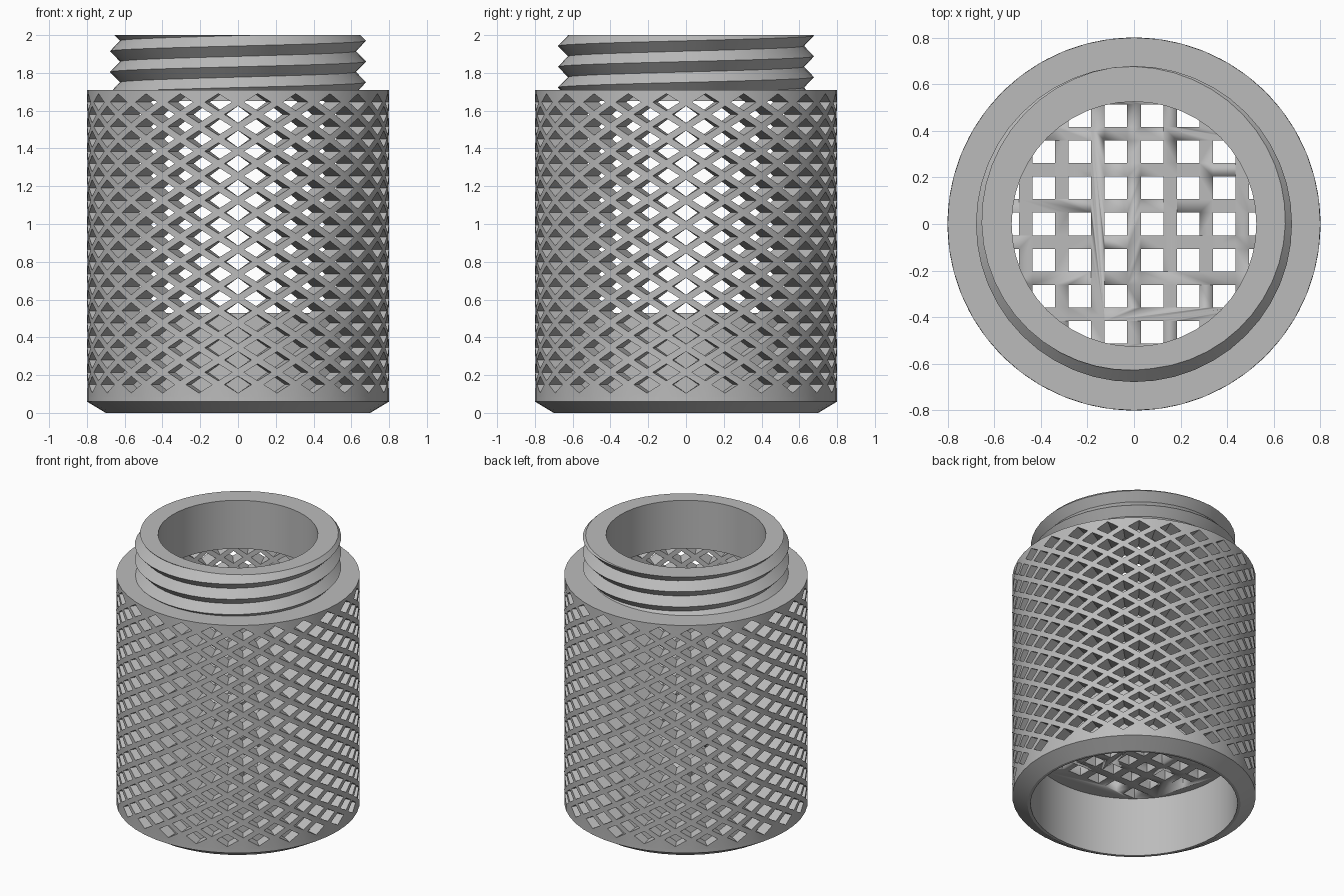
import bpy, bmesh, math
from mathutils import Vector

if "Cube" in bpy.data.objects:
    bpy.data.objects.remove(bpy.data.objects["Cube"])

SEG = 48                      # facets round the body
STEP = 2 * math.pi / SEG
R_OUT, R_IN, R_BORE = 0.80, 0.68, 0.525
Z_FIRST, HALF, ROWS = 0.15, 0.065, 24
Z_LOW, Z_TOP = Z_FIRST - HALF, 1.71
PLATE_LOW, PLATE_TOP, CEILING = 0.43, 0.53, 1.65

grey = bpy.data.materials.new("plain grey")
grey.use_nodes = True
grey.diffuse_color = (0.5, 0.5, 0.5, 1)
grey.node_tree.nodes["Principled BSDF"].inputs["Base Color"].default_value = (0.5, 0.5, 0.5, 1)


def polar(col, z, r):
    a = col * STEP - math.pi / 2
    return Vector((r * math.cos(a), r * math.sin(a), z))


def finish(bm, name, angle=30):
    bmesh.ops.remove_doubles(bm, verts=bm.verts, dist=1e-4)
    bmesh.ops.recalc_face_normals(bm, faces=bm.faces)
    mesh = bpy.data.meshes.new(name)
    bm.to_mesh(mesh)
    bm.free()
    mesh.materials.append(grey)
    obj = bpy.data.objects.new(name, mesh)
    bpy.context.collection.objects.link(obj)
    bpy.ops.object.select_all(action='DESELECT')
    obj.select_set(True)
    bpy.context.view_layer.objects.active = obj
    bpy.ops.object.shade_smooth_by_angle(angle=math.radians(angle))
    return obj


def face(bm, points):
    bm.faces.new([bm.verts.new(p) for p in points])


def lathe(name, profile, closed=False):
    bm = bmesh.new()
    pairs = list(zip(profile, profile[1:] + profile[:1]))
    for (r0, z0), (r1, z1) in pairs if closed else pairs[:-1]:
        for c in range(SEG):
            face(bm, [polar(c, z0, r0), polar(c + 1, z0, r0),
                      polar(c + 1, z1, r1), polar(c, z1, r1)])
    return finish(bm, name)


# Perforated wall: staggered diamonds, blind near the bottom and open above
def lattice_wall(hole=0.69, floor=0.72):
    bm = bmesh.new()
    around = [(1, 0), (0, 1), (-1, 0), (0, -1)]
    for row in range(ROWS):
        z = Z_FIRST + row * HALF
        blind = z + HALF * hole < PLATE_TOP
        depth = floor if blind else R_IN
        for col in range(row % 2, SEG, 2):
            def corner(k, s, r):
                dc, dz = around[k % 4]
                return polar(col + dc * s, z + dz * s * HALF, r)
            for k in range(4):
                for r in ([R_OUT] if blind else [R_OUT, R_IN]):
                    face(bm, [corner(k, 1, r), corner(k + 1, 1, r),
                              corner(k + 1, hole, r), corner(k, hole, r)])
                face(bm, [corner(k, hole, R_OUT), corner(k + 1, hole, R_OUT),
                          corner(k + 1, hole, depth), corner(k, hole, depth)])
            if blind:
                face(bm, [corner(k, hole, depth) for k in range(4)])
    # half diamonds that close the upper and lower edges
    for edge, apex in ((-1, 0), (ROWS, ROWS - 1)):
        ze, za = Z_FIRST + edge * HALF, Z_FIRST + apex * HALF
        for col in range(edge % 2, SEG, 2):
            for side in (-1, 1):
                face(bm, [polar(col + side, ze, R_OUT), polar(col, ze, R_OUT),
                          polar(col, za, R_OUT)])
    return finish(bm, "lattice_wall")


# Threaded neck: right-hand helix trimmed flat, then rim and bore
def threaded_neck(root=0.625, crest=0.678, pitch=0.11, phase=1.97):
    bm = bmesh.new()
    def ridge(c, k):
        z = phase + pitch * ((c - SEG / 4) / SEG + k / 2)
        return polar(c, z, root if k % 2 else crest)
    for k in range(-9, 5):
        for c in range(SEG):
            face(bm, [ridge(c, k), ridge(c + 1, k), ridge(c + 1, k + 1), ridge(c, k + 1)])
    bmesh.ops.remove_doubles(bm, verts=bm.verts, dist=1e-4)
    for z, up in ((2.0, 1), (Z_TOP - 0.02, -1)):
        bmesh.ops.bisect_plane(bm, geom=bm.verts[:] + bm.edges[:] + bm.faces[:],
                               plane_co=(0, 0, z), plane_no=(0, 0, up), clear_outer=True)
    rim = [e for e in bm.edges if all(abs(v.co.z - 2) < 1e-4 for v in e.verts)]
    for drop in (0, 1):
        new = bmesh.ops.extrude_edge_only(bm, edges=rim)["geom"]
        rim = [g for g in new if isinstance(g, bmesh.types.BMEdge)
               and all(v in new for v in g.verts)]
        for v in (g for g in new if isinstance(g, bmesh.types.BMVert)):
            flat = Vector((v.co.x, v.co.y, 0)).normalized() * R_BORE
            v.co = (flat.x, flat.y, CEILING if drop else 2.0)
    return finish(bm, "threaded_neck")


# Strainer plate: disc with a grid of square holes
def strainer_plate(pitch=0.155, size=0.097):
    bm = bmesh.new()
    mid, thick = (PLATE_LOW + PLATE_TOP) / 2, PLATE_TOP - PLATE_LOW
    bmesh.ops.create_cone(bm, cap_ends=True, segments=SEG, radius1=R_IN, radius2=R_IN, depth=thick)
    bmesh.ops.translate(bm, verts=bm.verts, vec=(0, 0, mid))
    plate = finish(bm, "strainer_plate")
    bm = bmesh.new()
    for i in range(-4, 4):
        for j in range(-3, 4):
            x, y = (i + 0.5) * pitch, j * pitch
            if math.hypot(x, y) < 0.61:
                cube = bmesh.ops.create_cube(bm, size=size)["verts"]
                bmesh.ops.scale(bm, verts=cube, vec=(1, 1, 3))
                bmesh.ops.translate(bm, verts=cube, vec=(x, y, mid))
    cutter = finish(bm, "hole_cutter")
    cutter.hide_render = True
    cut = plate.modifiers.new("holes", 'BOOLEAN')
    cut.operation, cut.solver, cut.object = 'DIFFERENCE', 'EXACT', cutter
    bpy.context.view_layer.objects.active = plate
    bpy.ops.object.modifier_apply(modifier=cut.name)
    bpy.data.objects.remove(cutter)


lattice_wall()
threaded_neck()
strainer_plate()
lathe("chamfered_base_and_socket", [(R_OUT, Z_LOW), (R_OUT, 0.06), (0.70, 0), (R_IN, 0), (R_IN, PLATE_LOW)])
lathe("shoulder", [(R_OUT, Z_TOP), (R_BORE, Z_TOP), (R_BORE, CEILING), (R_IN, CEILING), (R_IN, Z_TOP)])
